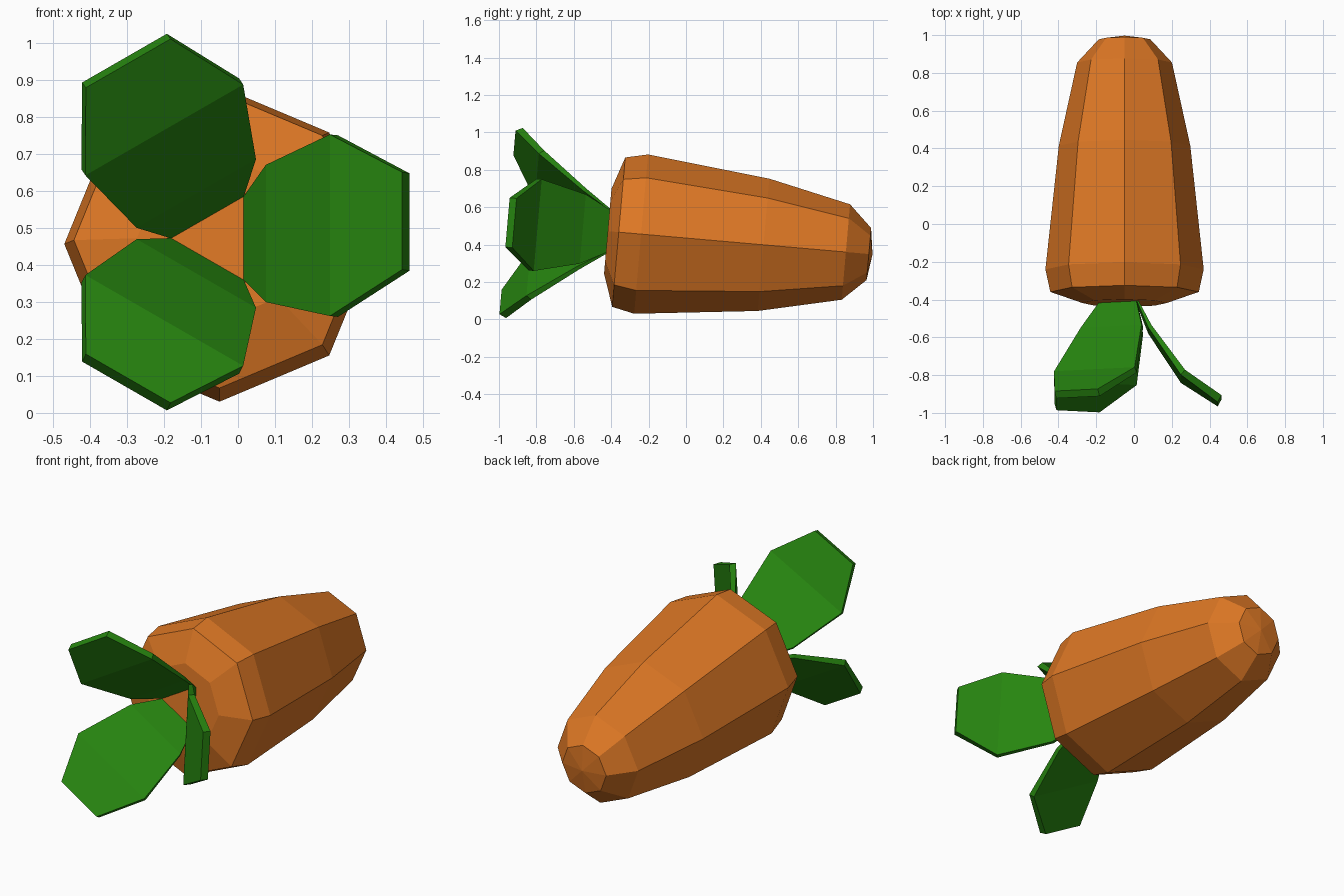
import bpy, bmesh
from math import sin, cos, pi, radians
from mathutils import Matrix, Vector

if "Cube" in bpy.data.objects:
    bpy.data.objects.remove(bpy.data.objects["Cube"])

# Whole carrot lies along y, tip dipped five degrees
TILT = Matrix.Translation((-0.05, -0.24, 0.456)) @ Matrix.Rotation(radians(-5), 4, 'X')


def material(name, color):
    m = bpy.data.materials.new(name)
    m.diffuse_color = (*color, 1)
    m.use_nodes = True
    m.node_tree.nodes["Principled BSDF"].inputs["Base Color"].default_value = m.diffuse_color
    return m


orange = material("carrot_orange", (0.72, 0.185, 0.018))
green = material("leaf_green", (0.02, 0.235, 0.005))


def loft(name, rings, mat, matrix):
    """Skin a list of equal-length vertex rings and cap both ends."""
    bm = bmesh.new()
    vs = [[bm.verts.new(matrix @ Vector(p)) for p in r] for r in rings]
    n = len(vs[0])
    for a, b in zip(vs, vs[1:]):
        for i in range(n):
            j = (i + 1) % n
            bm.faces.new((a[i], a[j], b[j], b[i]))
    bm.faces.new(vs[0])
    # end cap: slightly raised fan for eight-sided ends
    end = bm.faces.new(vs[-1])
    if n == 8:
        mid = bmesh.ops.poke(bm, faces=[end])["verts"][0]
        mid.co += matrix.to_3x3() @ Vector((0, 0.02, 0))
    bmesh.ops.recalc_face_normals(bm, faces=bm.faces)
    me = bpy.data.meshes.new(name)
    bm.to_mesh(me)
    bm.free()
    me.materials.append(mat)
    ob = bpy.data.objects.new(name, me)
    bpy.context.collection.objects.link(ob)
    return ob


# Root: eight-sided profile of (distance along axis, radius)
profile = [(-0.179, 0.223), (-0.12, 0.393), (0.0, 0.419),
           (0.657, 0.348), (1.099, 0.251), (1.222, 0.137)]
rings = [[(r * cos(k * pi / 4), s, 1.02 * r * sin(k * pi / 4)) for k in range(8)]
         for s, r in profile]
loft("carrot_root", rings, orange, TILT)

# Leaves: front (radius, axial), back (radius, axial), half width
stations = [((0.064, -0.176), (0.072, -0.172), 0.112),
            ((0.125, -0.325), (0.143, -0.313), 0.186),
            ((0.298, -0.582), (0.320, -0.555), 0.246),
            ((0.493, -0.717), (0.513, -0.680), 0.132)]
leaf_rings = [[(f[0], f[1], -w), (f[0], f[1], w), (b[0], b[1], w), (b[0], b[1], -w)]
              for f, b, w in stations]
for i in range(3):
    loft(f"leaf_{i + 1}", leaf_rings, green,
         TILT @ Matrix.Rotation(i * 2 * pi / 3, 4, 'Y'))
